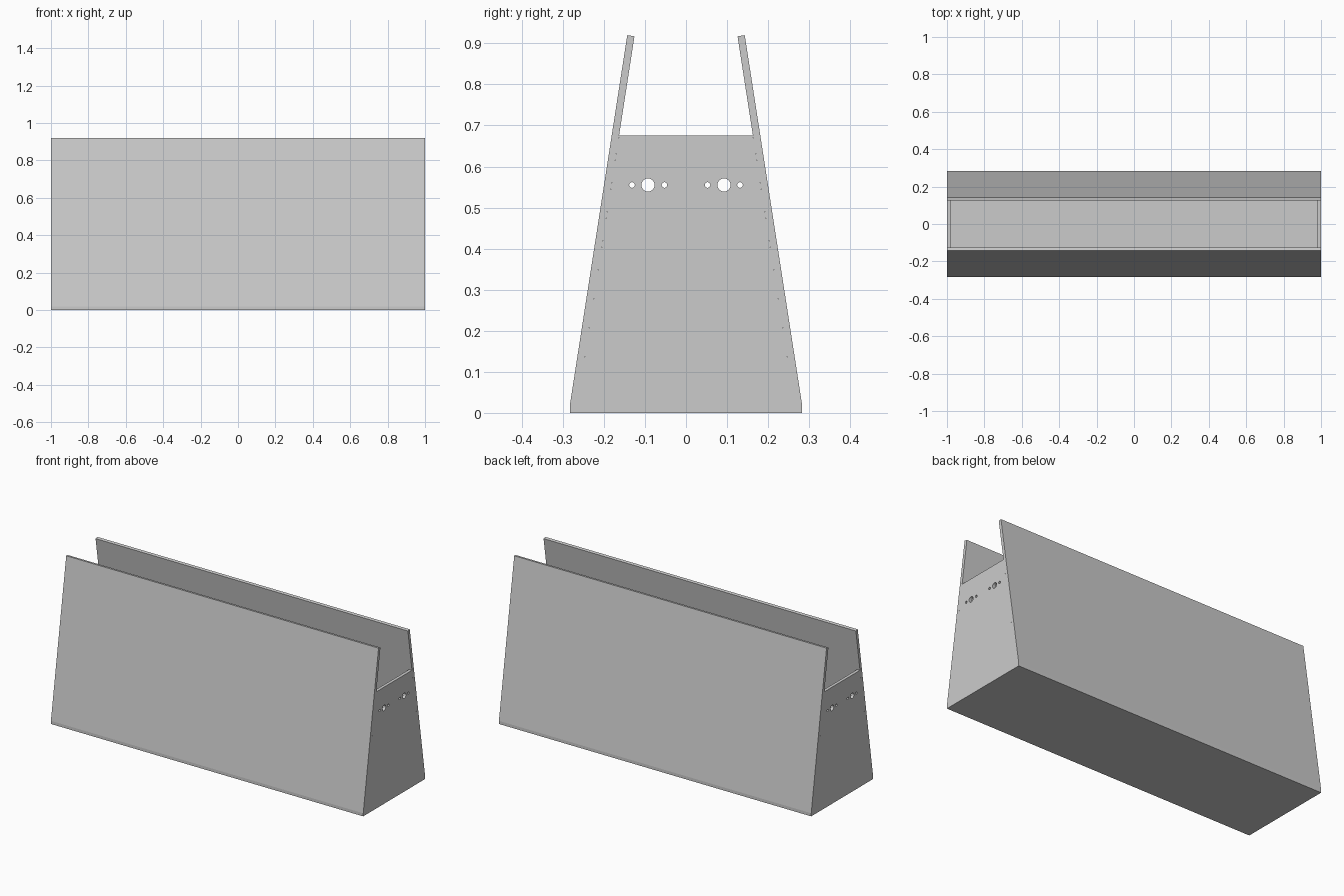
import bpy
import bmesh
from math import pi
from mathutils import Matrix

if "Cube" in bpy.data.objects:
    bpy.data.objects.remove(bpy.data.objects["Cube"], do_unlink=True)

LENGTH = 2.0
BOARD = 0.018          # board thickness
BASE_Y = 0.283         # half depth of the floor
INNER_LOW, INNER_HIGH = 0.265, 0.163
END_TOP = 0.675

grey = bpy.data.materials.new("plain grey")
grey.use_nodes = True
colour = (0.6, 0.6, 0.6, 1)
grey.diffuse_color = colour
grey.node_tree.nodes["Principled BSDF"].inputs["Base Color"].default_value = colour


def add_object(name, bm):
    bmesh.ops.recalc_face_normals(bm, faces=bm.faces)
    mesh = bpy.data.meshes.new(name)
    bm.to_mesh(mesh)
    bm.free()
    mesh.materials.append(grey)
    obj = bpy.data.objects.new(name, mesh)
    bpy.context.collection.objects.link(obj)
    return obj


def prism(name, profile, x0, x1):
    """Extrude a (y, z) profile along x."""
    bm = bmesh.new()
    face = bm.faces.new([bm.verts.new((x0, y, z)) for y, z in profile])
    extruded = bmesh.ops.extrude_face_region(bm, geom=[face])["geom"]
    moved = [v for v in extruded if isinstance(v, bmesh.types.BMVert)]
    bmesh.ops.translate(bm, verts=moved, vec=(x1 - x0, 0, 0))
    return add_object(name, bm)


half = LENGTH / 2

# Floor board
prism("floor", [(-BASE_Y, 0), (BASE_Y, 0), (BASE_Y, BOARD), (-BASE_Y, BOARD)], -half, half)

# Leaning front and back panels
panel = [(BASE_Y, BOARD), (0.143, 0.92), (0.1255, 0.917), (INNER_LOW, BOARD)]
for name, side in (("front_panel", -1), ("back_panel", 1)):
    prism(name, [(side * y, z) for y, z in panel], -half, half)

# Rods that drill the holes through both ends
bm = bmesh.new()
for side in (-1, 1):
    for y, radius in ((0.0925, 0.016), (0.1315, 0.0068), (0.0525, 0.0068)):
        place = Matrix.Translation((0, side * y, 0.555)) @ Matrix.Rotation(pi / 2, 4, "Y")
        bmesh.ops.create_cone(bm, cap_ends=True, segments=32, radius1=radius,
                              radius2=radius, depth=LENGTH + 0.2, matrix=place)
drill = add_object("hole_cutter", bm)
drill.hide_render = True
drill.display_type = "WIRE"

# End boards with the holes cut out
end = [(-INNER_LOW, BOARD), (INNER_LOW, BOARD), (INNER_HIGH, END_TOP), (-INNER_HIGH, END_TOP)]
for name, x in (("right_end", -half), ("left_end", half - BOARD)):
    board = prism(name, end, x, x + BOARD)
    cut = board.modifiers.new("holes", "BOOLEAN")
    cut.operation = "DIFFERENCE"
    cut.solver = "EXACT"
    cut.object = drill
    graph = bpy.context.evaluated_depsgraph_get()
    drilled = bpy.data.meshes.new_from_object(board.evaluated_get(graph))
    board.modifiers.clear()
    board.data = drilled

bpy.data.objects.remove(drill, do_unlink=True)
